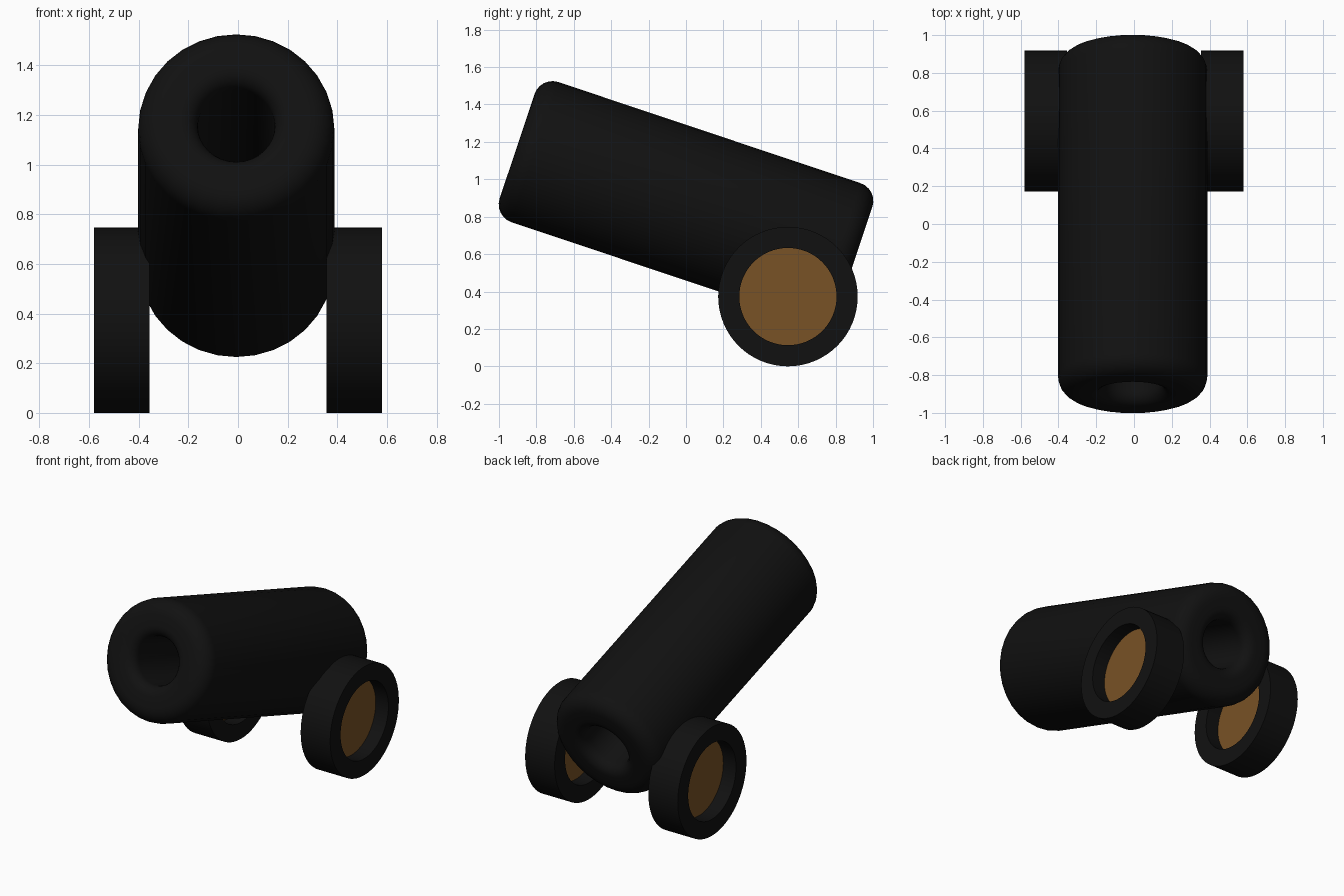
import bpy, bmesh, math
from mathutils import Matrix

if "Cube" in bpy.data.objects:
    bpy.data.objects.remove(bpy.data.objects["Cube"])


def material(name, rgb):
    m = bpy.data.materials.new(name)
    m.diffuse_color = (*rgb, 1)
    m.use_nodes = True
    m.node_tree.nodes["Principled BSDF"].inputs["Base Color"].default_value = m.diffuse_color
    return m


BLACK = material("iron black", (0.0055, 0.0055, 0.0055))
BROWN = material("wood brown", (0.19, 0.085, 0.019))


def lathe(name, profile, sides, matrix, mat, closed=True):
    """Revolve a profile of (radius, height) points about local z."""
    bm = bmesh.new()
    rings = []
    for i in range(sides):
        a = 2 * math.pi * i / sides
        rings.append([bm.verts.new((r * math.cos(a), r * math.sin(a), h)) for r, h in profile])
    n = len(profile)
    for i in range(sides):
        p, q = rings[i], rings[(i + 1) % sides]
        for j in range(n if closed else n - 1):
            k = (j + 1) % n
            bm.faces.new((p[j], q[j], q[k], p[k]))
    if not closed:  # cap both ends
        bm.faces.new([r[0] for r in rings])
        bm.faces.new([r[-1] for r in rings])
    bmesh.ops.recalc_face_normals(bm, faces=bm.faces)
    me = bpy.data.meshes.new(name)
    bm.to_mesh(me)
    bm.free()
    me.materials.append(mat)
    ob = bpy.data.objects.new(name, me)
    ob.matrix_world = matrix
    bpy.context.collection.objects.link(ob)
    bpy.ops.object.select_all(action='DESELECT')
    ob.select_set(True)
    bpy.context.view_layer.objects.active = ob
    bpy.ops.object.shade_smooth_by_angle(angle=math.radians(40))
    return ob


def arc(cr, ch, rad, a0, a1, steps=6):
    return [(cr + rad * math.cos(math.radians(a0 + (a1 - a0) * i / steps)),
             ch + rad * math.sin(math.radians(a0 + (a1 - a0) * i / steps)))
            for i in range(steps + 1)]


# Barrel: thick tube with rounded outer and inner lips, tilted muzzle up
L, R, B = 0.952, 0.395, 0.10      # half length, radius, outer rounding
bore, b = 0.155, 0.07             # bore radius, inner rounding
profile = (arc(R - B, -L + B, B, -90, 0) + arc(R - B, L - B, B, 0, 90)
           + arc(bore + b, L - b, b, 90, 180) + arc(bore + b, -L + b, b, 180, 270))
tilt = Matrix.Translation((-0.007, 0, 0.875)) @ Matrix.Rotation(math.radians(-108.5), 4, 'X')
lathe("barrel", profile, 32, tilt, BLACK)

# Wheels: flat sided rims with a thin disc in the middle of each
for side, s in (("left", -1), ("right", 1)):
    m = Matrix.Translation((s * 0.468, 0.545, 0.373)) @ Matrix.Rotation(math.pi / 2, 4, 'Y')
    lathe(side + "_wheel_rim", [(0.26, -0.112), (0.373, -0.112), (0.373, 0.112), (0.26, 0.112)],
          64, m, BLACK)
    lathe(side + "_wheel_disc", [(0.262, -0.015), (0.262, 0.015)], 64, m, BROWN, closed=False)
